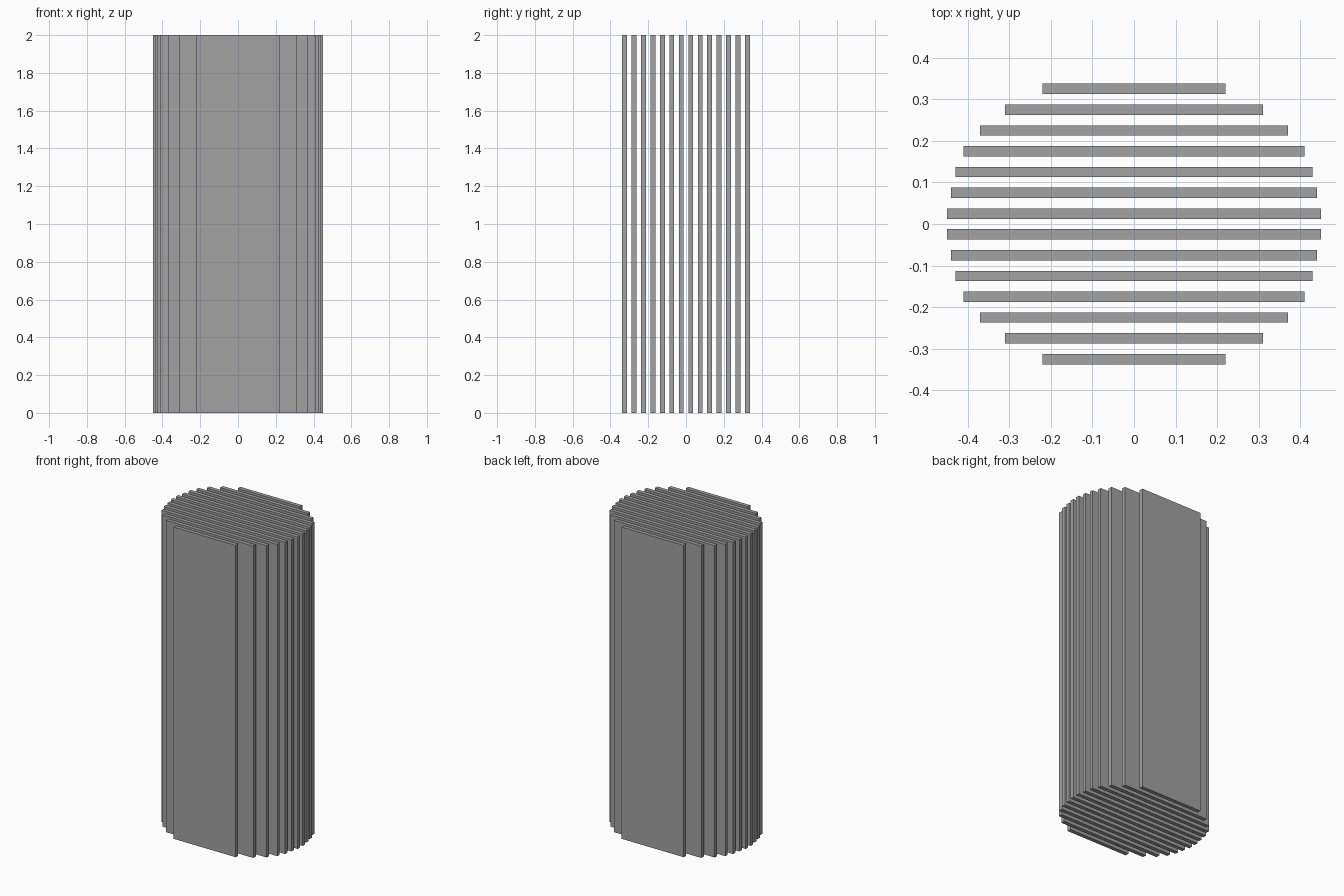
import bpy

cube = bpy.data.objects.get("Cube")
if cube:
    bpy.data.objects.remove(cube, do_unlink=True)

# Single plain grey
grey = bpy.data.materials.new("plain_grey")
grey.use_nodes = True
color = (0.36, 0.36, 0.36, 1)
grey.diffuse_color = color
grey.node_tree.nodes["Principled BSDF"].inputs["Base Color"].default_value = color

HEIGHT = 2.0
SPACING = 0.05
THICKNESS = 0.025
# Half widths from the middle slats outward
HALF_WIDTHS = [0.45, 0.44, 0.43, 0.41, 0.37, 0.31, 0.22]


def add_slat(name, half_width, y):
    """Upright rectangular slat standing on the ground."""
    bpy.ops.mesh.primitive_cube_add(size=1, location=(0, y, HEIGHT / 2))
    slat = bpy.context.object
    slat.name = name
    slat.scale = (2 * half_width, THICKNESS, HEIGHT)
    bpy.ops.object.transform_apply(location=False, rotation=False, scale=True)
    slat.data.materials.append(grey)


# Parallel slats, mirrored front to back
for i, half_width in enumerate(HALF_WIDTHS):
    for side, sign in (("front", -1), ("back", 1)):
        add_slat(f"{side}_slat_{i + 1}", half_width, sign * (i + 0.5) * SPACING)
